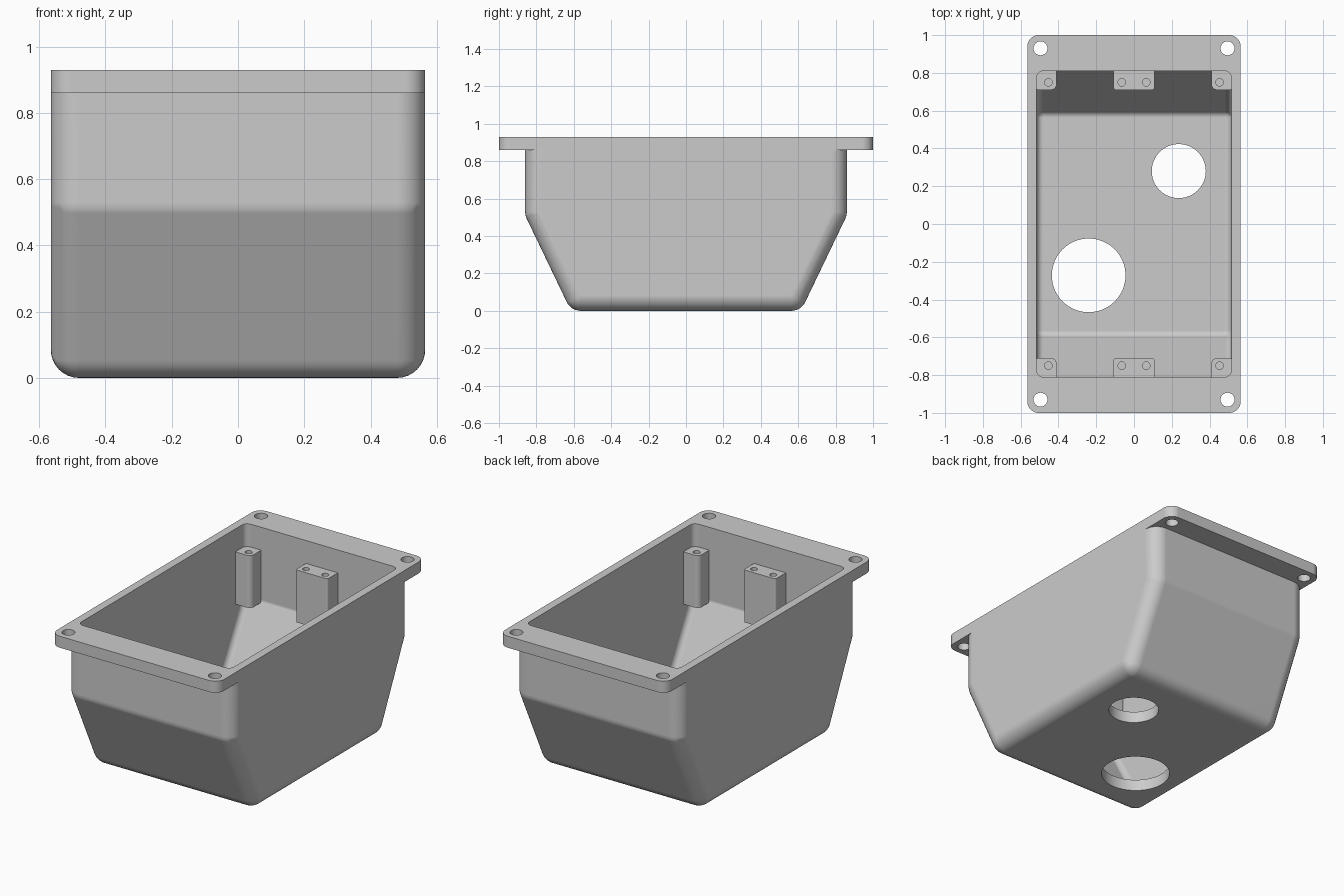
import bpy, bmesh, math
from mathutils import Vector

default = bpy.data.objects.get("Cube")
if default:
    bpy.data.objects.remove(default, do_unlink=True)

grey = bpy.data.materials.new("light_grey")
grey.use_nodes = True
grey.diffuse_color = (0.6, 0.6, 0.6, 1)
grey.node_tree.nodes["Principled BSDF"].inputs["Base Color"].default_value = (0.6, 0.6, 0.6, 1)

RIM, FLANGE_BOTTOM = 0.93, 0.86
POST_TOP, POST_BOTTOM = 0.79, 0.47
SIGNS = (-1, 1)


def circle(radius, count):
    return [Vector((radius * math.cos(a), radius * math.sin(a), 0))
            for a in (2 * math.pi * i / count for i in range(count))]


def sphere(radius, count=32):
    pts = [Vector((0, 0, -radius)), Vector((0, 0, radius))]
    for k in range(1, count // 2):
        t = 2 * math.pi * k / count
        for p in circle(radius * math.sin(t), count):
            pts.append(p + Vector((0, 0, radius * math.cos(t))))
    return pts


def hull(name, points, top=None):
    """Convex solid around the points, optionally sliced flat at height top."""
    bm = bmesh.new()
    for p in points:
        bm.verts.new(p)
    bmesh.ops.convex_hull(bm, input=bm.verts[:])
    loose = [v for v in bm.verts if not v.link_faces]
    bmesh.ops.delete(bm, geom=loose, context="VERTS")
    if top is not None:
        bmesh.ops.bisect_plane(bm, geom=bm.verts[:] + bm.edges[:] + bm.faces[:],
                               plane_co=(0, 0, top), plane_no=(0, 0, 1), clear_outer=True)
        bmesh.ops.holes_fill(bm, edges=[e for e in bm.edges if e.is_boundary])
    bmesh.ops.dissolve_limit(bm, angle_limit=math.radians(0.5),
                             verts=bm.verts[:], edges=bm.edges[:])
    bmesh.ops.recalc_face_normals(bm, faces=bm.faces[:])
    mesh = bpy.data.meshes.new(name)
    bm.to_mesh(mesh)
    bm.free()
    mesh.materials.append(grey)
    obj = bpy.data.objects.new(name, mesh)
    bpy.context.collection.objects.link(obj)
    return obj


def prism(name, x, y, z0, z1, radius):
    """Upright box with rounded corners; x and y are (low, high)."""
    pts = [Vector((cx, cy, z)) + p
           for cx in (x[0] + radius, x[1] - radius)
           for cy in (y[0] + radius, y[1] - radius)
           for z in (z0, z1) for p in circle(radius, 32)]
    return hull(name, pts)


def cylinder(x, y, z0, z1, radius, count=32):
    return hull("hole_cutter", [Vector((x, y, z)) + p
                                for z in (z0, z1) for p in circle(radius, count)])


def tub(name, half_x, half_y, knee_z, floor_y, floor_z, r, top):
    """Tub with upright sides, sloping ends and fillets of radius r."""
    phi = math.atan2(half_y - floor_y, knee_z - floor_z)
    upper_y = half_y - r
    knee = knee_z + r * math.tan(phi / 2)
    low_y = floor_y - r * (1 - math.sin(phi)) / math.cos(phi)
    pts = [Vector((sx * (half_x - r), sy * y, z)) + p
           for sx in SIGNS for sy in SIGNS
           for y, z in ((upper_y, top + 2 * r), (upper_y, knee), (low_y, floor_z + r))
           for p in sphere(r)]
    return hull(name, pts, top)


def cut(obj, cutters):
    bpy.context.view_layer.objects.active = obj
    for c in cutters:
        c.hide_render = True
        mod = obj.modifiers.new("cut", "BOOLEAN")
        mod.operation, mod.solver, mod.object = "DIFFERENCE", "EXACT", c
        bpy.ops.object.modifier_apply(modifier=mod.name)


def finish(obj):
    bpy.ops.object.select_all(action="DESELECT")
    obj.select_set(True)
    bpy.context.view_layer.objects.active = obj
    bpy.ops.object.shade_smooth_by_angle(angle=math.radians(30))
    mod = obj.modifiers.new("clean_shading", "WEIGHTED_NORMAL")
    mod.keep_sharp = True


# Hollow body and the flange around its rim
body = tub("body_shell", 0.565, 0.86, 0.51, 0.615, 0, 0.085, FLANGE_BOTTOM)
flange = prism("rim_flange", (-0.565, 0.565), (-1, 1), FLANGE_BOTTOM, RIM, 0.06)
cavity = tub("cavity_cutter", 0.515, 0.81, 0.48, 0.585, 0.07, 0.035, RIM + 0.1)

# Two round openings in the floor
floor_holes = [cylinder(0.237, 0.28, -0.1, 0.2, 0.143, 64),
               cylinder(-0.24, -0.272, -0.1, 0.2, 0.195, 64)]
cut(body, [cavity] + floor_holes)

# Screw holes in the flange corners
flange_holes = [cylinder(sx * 0.495, sy * 0.93, 0.8, 1, 0.037)
                for sx in SIGNS for sy in SIGNS]
cut(flange, [cavity] + flange_holes)

# Mounting posts on the end walls, with blind screw holes
posts, post_holes = [], []
for sy, end in ((-1, "front"), (1, "back")):
    y = sorted((sy * 0.71, sy * 0.83))
    for name, x, holes in (("right", (-0.535, -0.41), (-0.453,)),
                           ("centre", (-0.108, 0.108), (-0.065, 0.065)),
                           ("left", (0.41, 0.535), (0.453,))):
        post = prism(f"{end}_{name}_post", x, y, POST_BOTTOM, POST_TOP,
                     0.012 if name == "centre" else 0.03)
        cutters = [cylinder(hx, sy * 0.75, POST_TOP - 0.2, 1, 0.02, 24) for hx in holes]
        cut(post, cutters)
        posts.append(post)
        post_holes += cutters

for obj in [body, flange] + posts:
    finish(obj)
for c in [cavity] + floor_holes + flange_holes + post_holes:
    bpy.data.objects.remove(c, do_unlink=True)
